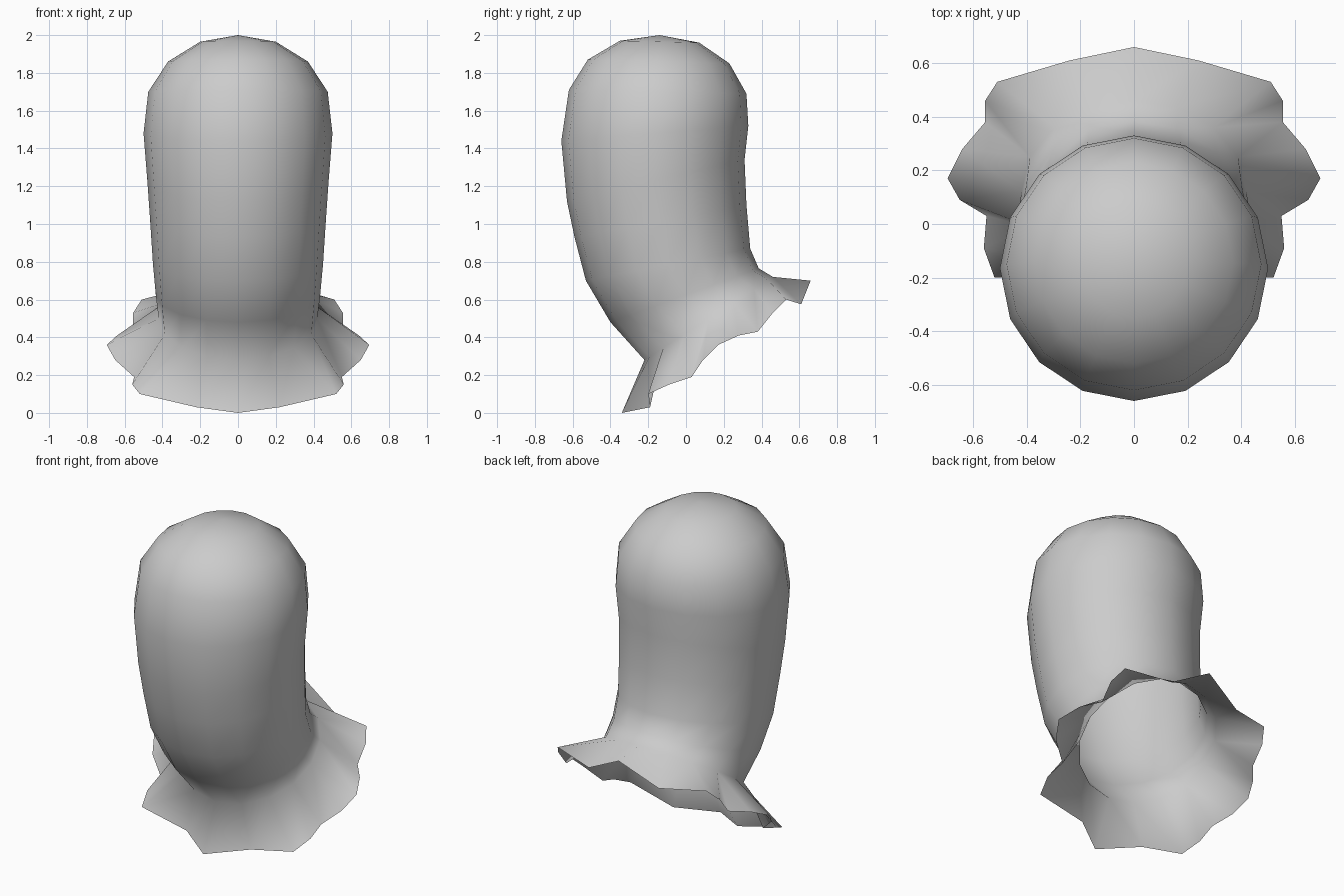
import bpy, bmesh
from math import sin, cos, pi

if "Cube" in bpy.data.objects:
    bpy.data.objects.remove(bpy.data.objects["Cube"], do_unlink=True)

SIDES = 16
HALF = SIDES // 2

# Hood cross-sections: front y, front z, back y, back z, half width
RINGS = [
    (-0.35, 1.97, 0.07, 1.96, 0.20),
    (-0.52, 1.87, 0.23, 1.85, 0.37),
    (-0.62, 1.71, 0.32, 1.69, 0.475),
    (-0.66, 1.44, 0.33, 1.52, 0.50),
    (-0.63, 1.12, 0.31, 1.34, 0.48),
    (-0.59, 0.93, 0.32, 1.10, 0.465),
    (-0.53, 0.70, 0.34, 0.87, 0.45),
    (-0.40, 0.48, 0.385, 0.765, 0.435),
    (-0.22, 0.28, 0.46, 0.72, 0.42),
]

# Ruffled hem from back to front: neck index, x, y, z
HEM = [
    (0, 0.00, 0.66, 0.70), (1, 0.24, 0.61, 0.575), (2, 0.51, 0.53, 0.60),
    (2, 0.555, 0.46, 0.53), (3, 0.555, 0.38, 0.43), (3, 0.64, 0.28, 0.41),
    (4, 0.695, 0.17, 0.36), (4, 0.65, 0.09, 0.28), (5, 0.55, 0.03, 0.19),
    (5, 0.56, -0.09, 0.15), (6, 0.52, -0.20, 0.10), (7, 0.22, -0.19, 0.03),
    (8, 0.00, -0.34, 0.00),
]

bm = bmesh.new()


def ring(fy, fz, by, bz, w):
    """Tilted oval, starting at the back and turning towards +x."""
    verts = []
    for i in range(SIDES):
        a = 2 * pi * i / SIDES
        t = (1 - cos(a)) / 2
        verts.append(bm.verts.new((w * sin(a), by + (fy - by) * t, bz + (fz - bz) * t)))
    return verts


# Hood: rounded crown and tapering tube
rings = [ring(*r) for r in RINGS]
crown = bm.verts.new((0, -0.14, 2.0))
for i in range(SIDES):
    j = (i + 1) % SIDES
    bm.faces.new((crown, rings[0][i], rings[0][j]))
    for upper, lower in zip(rings, rings[1:]):
        bm.faces.new((upper[i], lower[i], lower[j], upper[j]))

# Skirt: flared ruffle, mirrored to both sides
neck = rings[-1]
hem = [(k, bm.verts.new((x, y, z))) for k, x, y, z in HEM]
for k, x, y, z in reversed(HEM[1:-1]):
    hem.append((SIDES - k, bm.verts.new((-x, y, z))))
for (k, v), (m, u) in zip(hem, hem[1:] + hem[:1]):
    corners = [neck[k], v, u]
    if m != k:
        corners.append(neck[m])
    bm.faces.new(corners)

bmesh.ops.recalc_face_normals(bm, faces=bm.faces)
mesh = bpy.data.meshes.new("hood")
bm.to_mesh(mesh)
bm.free()
mesh.shade_smooth()
hood = bpy.data.objects.new("hood", mesh)
bpy.context.collection.objects.link(hood)

# Plain grey cloth
grey = bpy.data.materials.new("grey_cloth")
grey.use_nodes = True
color = (0.6, 0.6, 0.6, 1)
grey.diffuse_color = color
grey.node_tree.nodes["Principled BSDF"].inputs["Base Color"].default_value = color
mesh.materials.append(grey)
